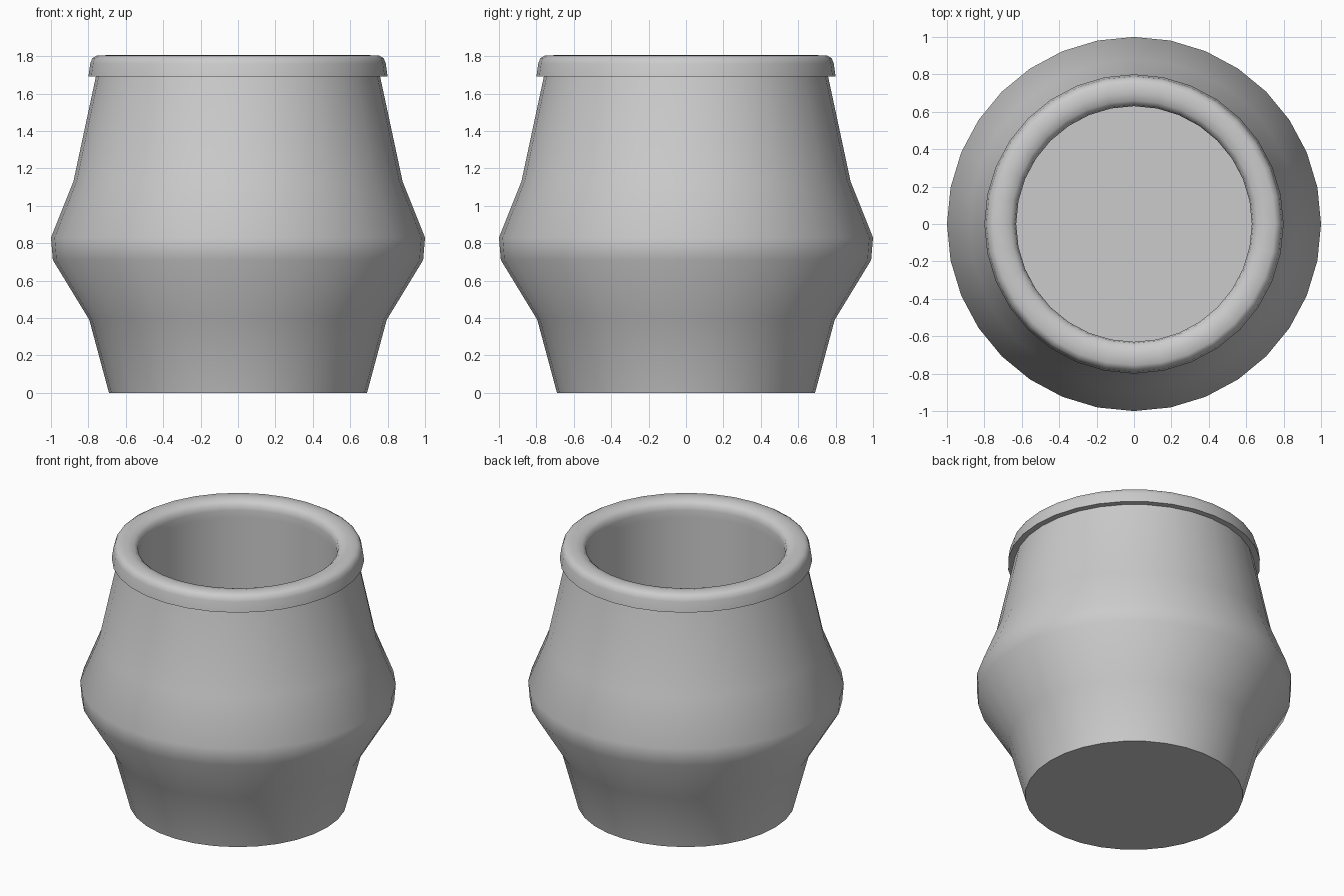
import bpy, bmesh, math

if "Cube" in bpy.data.objects:
    bpy.data.objects.remove(bpy.data.objects["Cube"])

SIDES = 32


def lathe(name, profile, angle):
    """Revolve (radius, z) points around z; radius 0 is a centre point."""
    bm = bmesh.new()
    rings = []
    for r, z in profile:
        if r == 0:
            rings.append([bm.verts.new((0, 0, z))] * SIDES)
        else:
            rings.append([bm.verts.new((r * math.cos(2 * math.pi * i / SIDES),
                                        r * math.sin(2 * math.pi * i / SIDES), z))
                          for i in range(SIDES)])
    for a, b in zip(rings, rings[1:]):
        for i in range(SIDES):
            j = (i + 1) % SIDES
            corners = list(dict.fromkeys((a[i], a[j], b[j], b[i])))
            bm.faces.new(corners)
    me = bpy.data.meshes.new(name)
    bm.to_mesh(me)
    bm.free()
    ob = bpy.data.objects.new(name, me)
    bpy.context.collection.objects.link(ob)
    bpy.ops.object.select_all(action='DESELECT')
    ob.select_set(True)
    bpy.context.view_layer.objects.active = ob
    bpy.ops.object.shade_smooth_by_angle(angle=math.radians(angle))
    return ob


# Outer body with base
lathe("pot_body", [(0, 0), (0.69, 0), (0.795, 0.39), (0.99, 0.71), (1.0, 0.83),
                   (0.88, 1.13), (0.76, 1.69)], 50)

# Rounded overhanging rim
lathe("pot_rim", [(0.76, 1.69), (0.80, 1.69), (0.79, 1.76), (0.78, 1.788),
                  (0.755, 1.803), (0.70, 1.805), (0.66, 1.795), (0.637, 1.775),
                  (0.63, 1.74), (0.63, 1.69)], 50)

# Straight inner wall and floor
lathe("pot_inside", [(0.63, 1.69), (0.63, 0.07), (0, 0.07)], 50)
